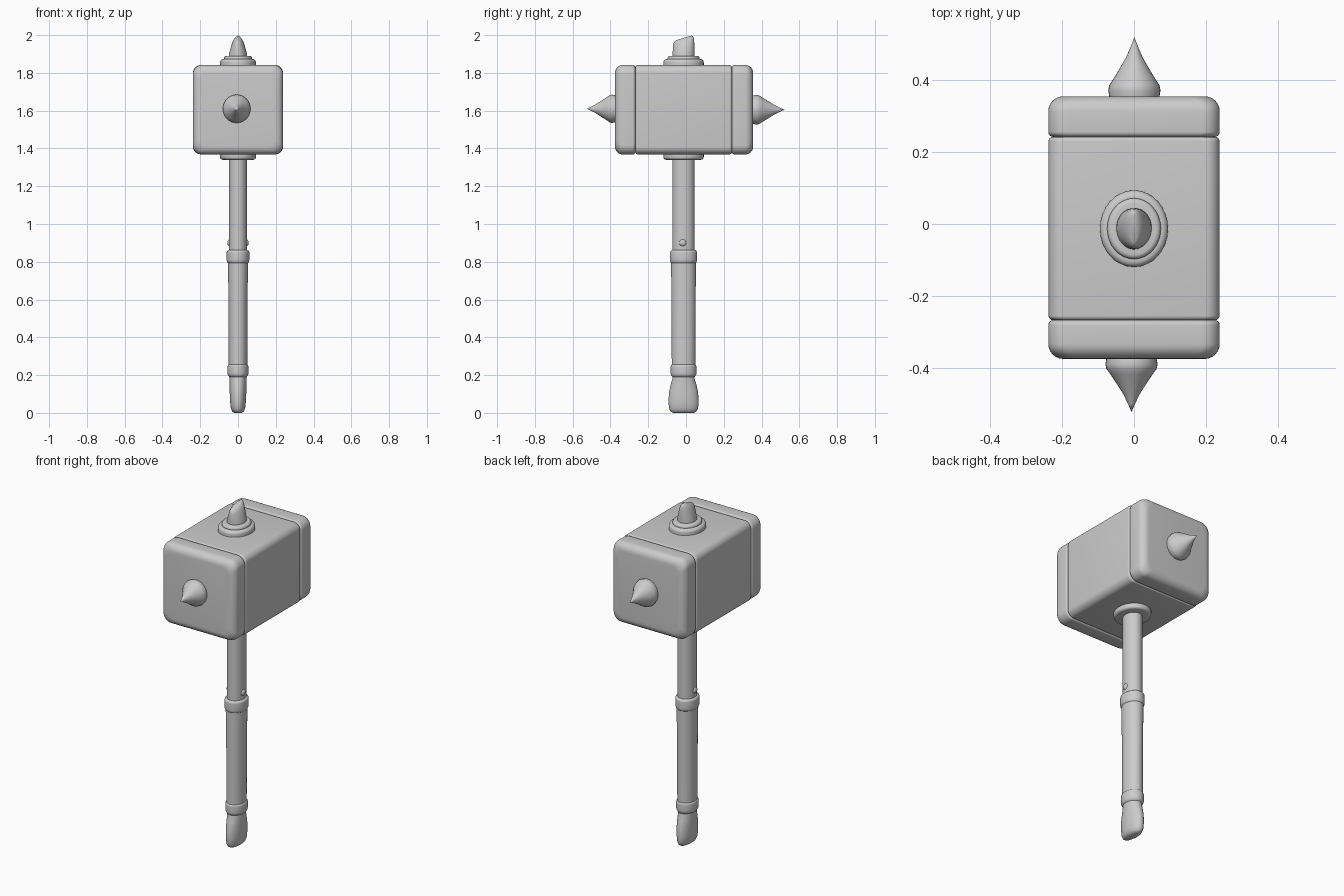
import bpy, bmesh, math

if "Cube" in bpy.data.objects:
    bpy.data.objects.remove(bpy.data.objects["Cube"])


def ring(a, b, ra, rb, n=8):
    """Rounded rectangle with half sizes a, b; an ellipse when ra=a, rb=b."""
    pts = []
    for q, (sx, sy) in enumerate([(1, 1), (-1, 1), (-1, -1), (1, -1)]):
        for i in range(n + 1):
            t = (q + i / n) * math.pi / 2
            pts.append((sx * (a - ra) + ra * math.cos(t),
                        sy * (b - rb) + rb * math.sin(t)))
    return pts


def loft(name, axis, sections, centre, corner=None, tilt=0.0, angle=40):
    """Skin sections (t, a, b) along y or z around a centre line."""
    bm = bmesh.new()
    rows = []
    for t, a, b in sections:
        ra, rb = (corner, corner) if corner else (a, b)
        row = []
        for u, v in ring(a, b, ra, rb):
            if axis == 'z':
                co = (centre[0] + u, centre[1] + v, t + tilt * v)
            else:
                co = (centre[0] + u, t, centre[1] + v)
            row.append(bm.verts.new(co))
        rows.append(row)
    n = len(rows[0])
    for lo, hi in zip(rows, rows[1:]):
        for i in range(n):
            j = (i + 1) % n
            bm.faces.new((lo[i], lo[j], hi[j], hi[i]))
    bm.faces.new(rows[0])
    bm.faces.new(rows[-1])
    bmesh.ops.remove_doubles(bm, verts=bm.verts, dist=1e-5)
    bmesh.ops.recalc_face_normals(bm, faces=bm.faces)
    me = bpy.data.meshes.new(name)
    bm.to_mesh(me)
    bm.free()
    ob = bpy.data.objects.new(name, me)
    bpy.context.collection.objects.link(ob)
    bpy.ops.object.select_all(action='DESELECT')
    ob.select_set(True)
    bpy.context.view_layer.objects.active = ob
    bpy.ops.object.shade_smooth_by_angle(angle=math.radians(angle))
    return ob


def rounded_ends(t0, t1, r0, r1, a, b, n=6):
    """Sections of a bar whose two ends are rounded by r0 and r1."""
    out = []
    for i in range(n + 1):
        s = i / n * math.pi / 2
        d = r0 * (1 - math.sin(s))
        out.append((t0 + r0 * (1 - math.cos(s)), a - d, b - d))
    for i in range(n + 1):
        s = i / n * math.pi / 2
        d = r1 * (1 - math.cos(s))
        out.append((t1 - r1 * (1 - math.sin(s)), a - d, b - d))
    return out


HEAD = (0.0, 1.605)
AXIS = (0.0, -0.013)

# Head: middle block and two rounded striking caps
loft("head_block", 'y', rounded_ends(-0.268, 0.243, 0.012, 0.012, 0.238, 0.236), HEAD, 0.04)
loft("front_cap", 'y', rounded_ends(-0.376, -0.268, 0.042, 0.014, 0.239, 0.237), HEAD, 0.05)
loft("back_cap", 'y', rounded_ends(0.243, 0.356, 0.014, 0.042, 0.239, 0.237), HEAD, 0.05)

# Spikes on the striking faces: distance from face, half width, half height
spike = [(-0.02, 0.068, 0.072), (0.0, 0.070, 0.075), (0.018, 0.073, 0.079),
         (0.032, 0.070, 0.076), (0.05, 0.058, 0.064), (0.075, 0.043, 0.049),
         (0.11, 0.023, 0.027), (0.14, 0.010, 0.012), (0.166, 0.0, 0.0)]
loft("back_spike", 'y', [(0.355 + t, a, b) for t, a, b in spike], (0.001, 1.605), angle=60)
loft("front_spike", 'y', [(-0.375 - 0.9 * t, a, 0.95 * b) for t, a, b in spike],
     (-0.007, 1.61), angle=60)

# Flanges where the handle enters and leaves the head
loft("top_flange", 'z', rounded_ends(1.82, 1.873, 0.005, 0.018, 0.095, 0.107), AXIS)
loft("top_flange_step", 'z', rounded_ends(1.86, 1.89, 0.005, 0.014, 0.075, 0.085), AXIS)
loft("bottom_flange", 'z', rounded_ends(1.34, 1.39, 0.015, 0.005, 0.095, 0.107), AXIS)

# Handle end above the head, pinched in x with a sloping top
loft("handle_tip", 'z', [(1.86, 0.052, 0.058), (1.90, 0.048, 0.058), (1.94, 0.037, 0.057),
                         (1.965, 0.028, 0.055), (1.98, 0.018, 0.049), (1.985, 0.008, 0.04)],
     AXIS, tilt=0.3, angle=60)

# Shaft, grip and collars
loft("shaft", 'z', [(0.8, 0.048, 0.058), (1.4, 0.048, 0.058)], AXIS)
loft("grip", 'z', [(0.2, 0.049, 0.062), (0.6, 0.050, 0.064), (0.82, 0.054, 0.066)], AXIS)
for name, z0, z1, a, b in [("upper_collar", 0.785, 0.862, 0.060, 0.072),
                           ("lower_collar", 0.185, 0.258, 0.055, 0.068)]:
    loft(name, 'z', rounded_ends(z0, z1, 0.025, 0.014, a, b), AXIS, angle=60)

# Pommel, flattened and flared at the bottom
loft("pommel", 'z', [(0.0, 0.02, 0.055), (0.008, 0.031, 0.069), (0.025, 0.038, 0.077),
                     (0.06, 0.042, 0.080), (0.11, 0.044, 0.077), (0.15, 0.044, 0.068),
                     (0.18, 0.045, 0.059), (0.21, 0.046, 0.056)], AXIS, angle=60)

# Pin heads on both sides of the shaft
for side, label in [(1, "right"), (-1, "left")]:
    bpy.ops.mesh.primitive_uv_sphere_add(segments=20, ring_count=12, radius=0.019,
                                         location=(side * 0.043, -0.017, 0.9))
    bpy.context.object.name = label + "_pin"
    bpy.context.object.scale.x = 0.7
    bpy.ops.object.shade_smooth()
